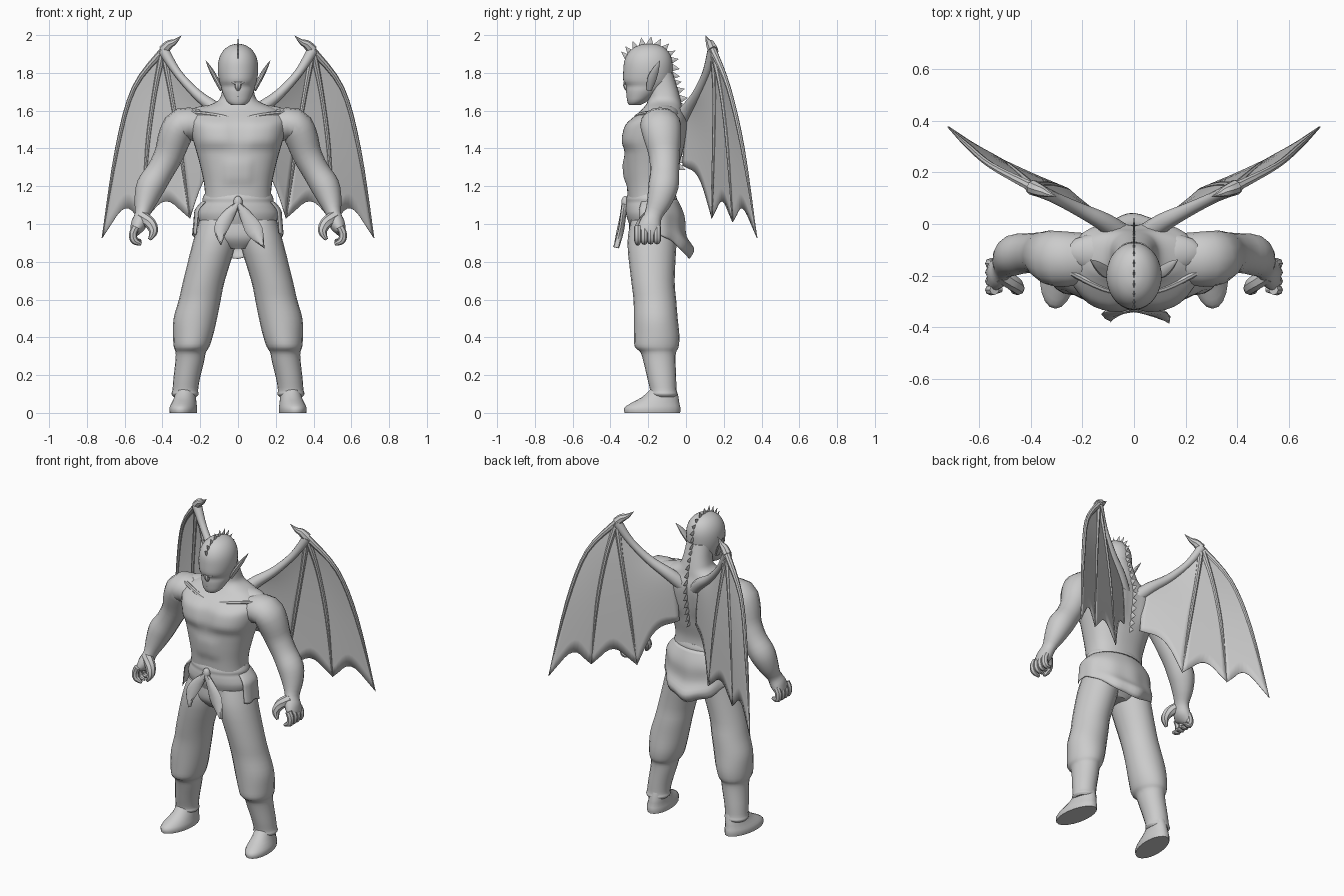
import bpy, bmesh, math
from mathutils import Vector

cube = bpy.data.objects.get("Cube")
if cube:
    bpy.data.objects.remove(cube)

grey = bpy.data.materials.new("stone_grey")
grey.use_nodes = True
tone = (0.6, 0.6, 0.6, 1)
grey.diffuse_color = tone
grey.node_tree.nodes["Principled BSDF"].inputs["Base Color"].default_value = tone


def finish(name, bm, mirror=False, angle=40, thick=0):
    """Turn a bmesh into a shaded object, optionally mirrored left to right."""
    bmesh.ops.recalc_face_normals(bm, faces=bm.faces)
    mesh = bpy.data.meshes.new(name)
    bm.to_mesh(mesh)
    bm.free()
    mesh.materials.append(grey)
    ob = bpy.data.objects.new(name, mesh)
    bpy.context.collection.objects.link(ob)
    bpy.ops.object.select_all(action="DESELECT")
    ob.select_set(True)
    bpy.context.view_layer.objects.active = ob
    bpy.ops.object.shade_smooth_by_angle(angle=math.radians(angle))
    if thick:
        ob.modifiers.new("Thickness", "SOLIDIFY").thickness = thick
    if mirror:
        ob.modifiers.new("Mirror", "MIRROR").use_mirror_merge = False


def spline(points, steps):
    """Catmull-Rom resampling of tuples of any length."""
    pts = [Vector(p) for p in points]
    out = []
    for i in range(len(pts) - 1):
        a, b, c, d = pts[max(i - 1, 0)], pts[i], pts[i + 1], pts[min(i + 2, len(pts) - 1)]
        for k in range(steps):
            t = k / steps
            out.append(b + (c - a) * t / 2 + (a * 2 - b * 5 + c * 4 - d) * t * t / 2
                       + (b * 3 - a - c * 3 + d) * t ** 3 / 2)
    return out + [pts[-1]]


def loft(name, points, sides=16, steps=3, flat=False, mirror=False, power=1, warp=None):
    """Skin elliptical rings (x, y, z, width, depth); flat keeps rings level."""
    bm = bmesh.new()
    rows = spline(points, steps)
    rings = []
    for i, p in enumerate(rows):
        tangent = Vector((0, 0, 1))
        if not flat:
            step = rows[min(i + 1, len(rows) - 1)] - rows[max(i - 1, 0)]
            tangent = Vector(step[:3]).normalized()
        u = Vector((0, 1, 0)).cross(tangent).normalized()
        v = tangent.cross(u)
        ring = []
        for k in range(sides):
            a = math.tau * k / sides
            c, s = (math.copysign(abs(w) ** power, w) for w in (math.cos(a), math.sin(a)))
            co = Vector(p[:3]) + u * c * max(p[3], .001) + v * s * max(p[4], .001)
            ring.append(bm.verts.new(warp(co) if warp else co))
        rings.append(ring)
    for lo, hi in zip(rings, rings[1:]):
        for k in range(sides):
            n = (k + 1) % sides
            bm.faces.new((lo[k], lo[n], hi[n], hi[k]))
    bm.faces.new(rings[0])
    bm.faces.new(rings[-1])
    finish(name, bm, mirror)


def body(name, rings, **kw):
    """Upright loft centred on x = 0 from (z, y, width, depth)."""
    loft(name, [(0, y, z, w, d) for z, y, w, d in rings], sides=40, flat=True, **kw)


def tube(name, points, radii, mirror=True, sides=8, steps=4):
    loft(name, [(*p, r, r) for p, r in zip(points, radii)], sides, steps, mirror=mirror)


def sheet(name, func, nu, nv, mirror=False):
    """Thin surface from func(u, v)."""
    bm = bmesh.new()
    grid = [[bm.verts.new(func(i / nu, j / nv)) for j in range(nv + 1)] for i in range(nu + 1)]
    for i in range(nu):
        for j in range(nv):
            bm.faces.new((grid[i][j], grid[i + 1][j], grid[i + 1][j + 1], grid[i][j + 1]))
    finish(name, bm, mirror, thick=.004)


def lump(name, centre, size, mirror=True):
    """Rounded mass: a stretched ball sunk into the body."""
    bm = bmesh.new()
    bmesh.ops.create_uvsphere(bm, u_segments=16, v_segments=10, radius=1)
    for v in bm.verts:
        v.co = Vector(c + a * s for c, a, s in zip(centre, v.co, size))
    finish(name, bm, mirror)


def muscles(p):
    """Swell the chest, belly and upper back out of the plain torso."""
    def swell(x, z, sx, sz):
        return math.exp(-((abs(p.x) - x) / sx) ** 4 - ((p.z - z) / sz) ** 4)
    if p.y < -.17:
        push = -.028 * swell(.12, 1.48, .11, .075) - .014 * swell(.035, 1.28, .033, .065)
    else:
        push = .02 * swell(.12, 1.47, .1, .12)
    return p + Vector((0, push, 0))


# Torso, neck and head
body("torso", [(.87, -.18, .07, .08), (.93, -.175, .18, .125), (1.03, -.17, .2, .13),
               (1.12, -.18, .178, .127), (1.2, -.185, .178, .128), (1.3, -.18, .198, .143),
               (1.4, -.175, .225, .15), (1.5, -.16, .255, .148), (1.56, -.145, .26, .135),
               (1.61, -.125, .2, .105), (1.65, -.115, .11, .088), (1.7, -.12, .085, .08),
               (1.8, -.15, .075, .08)], power=.85, steps=6, warp=muscles)
body("head", [(1.63, -.272, .035, .03), (1.65, -.257, .06, .054), (1.7, -.225, .083, .092),
              (1.73, -.207, .09, .11), (1.76, -.205, .1, .127), (1.81, -.202, .107, .13),
              (1.86, -.2, .104, .127), (1.9, -.198, .09, .112), (1.93, -.196, .066, .085),
              (1.948, -.195, .035, .048), (1.953, -.195, .01, .015)])
tube("nose", [(0, -.31, 1.77), (0, -.315, 1.735), (0, -.302, 1.705)], [.01, .018, .012], False)
tube("brow", [(.005, -.318, 1.745), (.045, -.3, 1.765), (.085, -.25, 1.785)], [.012, .015, .008])
tube("lip", [(-.045, -.284, 1.672), (0, -.308, 1.675), (.045, -.284, 1.672)],
     [.004, .008, .004], False)
loft("ear", [(.085, -.195, 1.71, .012, .014), (.115, -.182, 1.765, .013, .025),
             (.145, -.16, 1.82, .01, .018), (.17, -.138, 1.865, .001, .001)], 10, mirror=True)

# Slopes of the neck and the collar line
lump("neck_muscle", (.12, -.11, 1.585), (.15, .075, .045))
tube("collar_bone", [(.005, -.272, 1.55), (.12, -.248, 1.575), (.25, -.185, 1.59)],
     [.012, .014, .012])

# Arms and hands
loft("arm", [(.19, -.135, 1.52, .085, .1), (.295, -.135, 1.527, .088, .108),
             (.335, -.125, 1.46, .088, .1), (.365, -.115, 1.37, .078, .083),
             (.412, -.113, 1.28, .072, .077), (.462, -.12, 1.2, .076, .08),
             (.49, -.142, 1.12, .06, .066), (.508, -.172, 1.05, .039, .048),
             (.525, -.19, 1.0, .042, .058), (.545, -.2, .96, .028, .06),
             (.55, -.205, .945, .015, .05)], mirror=True)
for i in range(4):
    y = -.255 + .034 * i
    tube("finger", [(.54, y, .985), (.555, y, .95), (.548, y, .912), (.512, y, .893 + .006 * i)],
         [.02, .021, .02, .009])
tube("thumb", [(.515, -.195, 1.04), (.466, -.23, 1.005), (.448, -.252, .96), (.468, -.262, .918)],
     [.034, .031, .024, .009])

# Baggy trouser legs and shoes
loft("trouser_leg", [(.105, -.165, 1.02, .1, .125), (.125, -.18, .9, .115, .13),
                     (.18, -.175, .7, .11, .115), (.202, -.165, .6, .111, .113),
                     (.226, -.16, .5, .115, .116), (.238, -.155, .41, .106, .12),
                     (.246, -.155, .35, .094, .116), (.25, -.147, .32, .08, .094),
                     (.256, -.14, .27, .076, .085), (.272, -.128, .18, .07, .076),
                     (.279, -.12, .12, .068, .07), (.28, -.118, .1, .072, .073),
                     (.28, -.115, .085, .06, .06)], 20, flat=True, mirror=True)
loft("shoe", [(.288, -.178, 0, .071, .147), (.288, -.178, .025, .073, .149),
              (.286, -.165, .05, .066, .13), (.282, -.135, .085, .057, .095),
              (.28, -.115, .14, .05, .06)], 20, 2, flat=True, mirror=True,
     warp=lambda p: Vector((p.x - (p.y + .16) * .1, p.y, p.z)))

# Waist sash, knot, tails and rear cloth
body("waist_sash", [(1.0, -.173, .2, .128), (1.05, -.175, .213, .142), (1.09, -.18, .2, .138),
                    (1.115, -.182, .188, .133), (1.135, -.182, .188, .134),
                    (1.16, -.182, .176, .126)])
lump("sash_knot", (0, -.322, 1.115), (.024, .02, .034), False)
for name, pts in (("left_sash_tail", [(0, -.325, 1.11, .012), (.05, -.335, 1.03, .036),
                                      (.09, -.345, .96, .044), (.138, -.37, .875, .002)]),
                  ("right_sash_tail", [(0, -.325, 1.11, .012), (-.055, -.335, 1.04, .034),
                                       (-.092, -.35, .97, .036), (-.09, -.365, .89, .002)])):
    loft(name, [(*p, .016) for p in pts], 8)


def rear_cloth(u, v):
    a = -.45 + u * (math.pi + .9)
    back = max(math.sin(a), 0)
    fold = .005 * math.sin(u * 40) * v
    flare = math.sin(min(v * 2.5, 1) * math.pi / 2)
    hem = .045 * math.exp(-((v - .85) / .16) ** 2) * back ** 2
    x = (.178 + .05 * flare + .015 * v + fold) * math.cos(a)
    y = -.175 + (.13 + .04 * flare + hem + fold) * math.sin(a)
    return (x, y, 1.13 - v * (.18 + .13 * back ** 2 + fold))


sheet("rear_cloth", rear_cloth, 40, 16)

# Wings: arm, horn, fingers and scalloped membrane
joint = (.395, .143, 1.92)
wing_arm = [(.05, -.04, 1.54), (.12, .01, 1.61), (.22, .06, 1.69), (.32, .108, 1.8), joint]
tube("wing_arm", wing_arm, [.045, .036, .026, .022, .03], sides=10)
tube("wing_horn", [joint, (.365, .13, 1.95), (.335, .118, 1.965), (.3, .105, 1.997)],
     [.028, .024, .014, .001])
fingers = [[joint, (.55, .225, 1.72), (.64, .3, 1.4), (.72, .375, .925)],
           [joint, (.44, .188, 1.7), (.48, .222, 1.4), (.505, .245, 1.01)],
           [joint, (.355, .153, 1.7), (.305, .148, 1.4), (.255, .135, 1.03)]]
for pts in fingers:
    tube("wing_finger", pts, [.02, .013, .011, .002])
borders = fingers + [[joint, (.23, .06, 1.69), (.09, 0, 1.56), (.06, -.02, 1.31)]]


def along(curve, t):
    f = t * (len(curve) - 1)
    i = min(int(f), len(curve) - 2)
    return curve[i].lerp(curve[i + 1], f - i)


for first, second in zip(borders, borders[1:]):
    a, b = spline(first, 6), spline(second, 6)

    def membrane(u, v):
        t = v * (1 - .11 * max(math.sin(math.pi * u), 0))
        return along(a, t).lerp(along(b, t), u)

    sheet("wing_membrane", membrane, 10, 16, True)

# Row of thin overlapping spikes from the brow, over the skull and down the spine
ridge = spline([(0, -.322, 1.87), (0, -.28, 1.92), (0, -.2, 1.95), (0, -.12, 1.925),
                (0, -.078, 1.86), (0, -.075, 1.77), (0, -.04, 1.68), (0, -.015, 1.58),
                (0, -.012, 1.48), (0, -.025, 1.38), (0, -.045, 1.29)], 8)
bm = bmesh.new()
count = 22
for i in range(count):
    p, q = along(ridge, i / count), along(ridge, (i + 1) / count)
    d = (q - p).normalized()
    out = Vector((0, -d.z, d.y))
    middle = (p + q) / 2
    width = Vector((.006, 0, 0))
    base = [bm.verts.new(c) for c in (p - d * .008 - out * .012, middle + width - out * .012,
                                      q + d * .008 - out * .012, middle - width - out * .012)]
    tip = bm.verts.new(middle + out * .044 + d * .012)
    for k in range(4):
        bm.faces.new((base[k], base[(k + 1) % 4], tip))
    bm.faces.new(base)
finish("spine_spikes", bm, angle=10)
